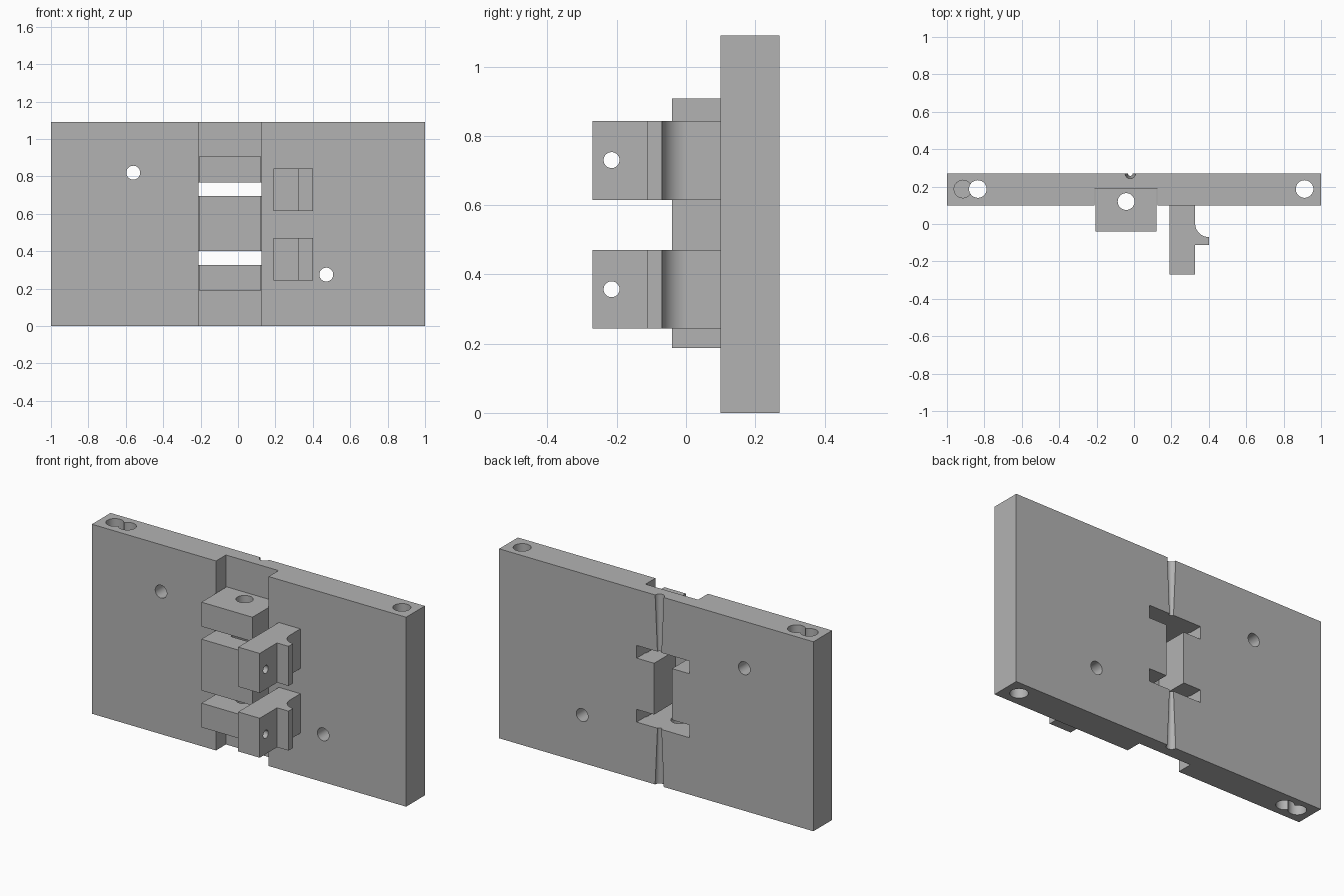
import bpy
import math

cube = bpy.data.objects.get("Cube")
if cube:
    bpy.data.objects.remove(cube, do_unlink=True)

grey = bpy.data.materials.new("plain grey")
grey.use_nodes = True
grey.diffuse_color = (0.45, 0.45, 0.45, 1)
grey.node_tree.nodes["Principled BSDF"].inputs["Base Color"].default_value = (0.45, 0.45, 0.45, 1)


def prism(name, outline, z0, z1):
    """Extrude a counter-clockwise xy outline from z0 to z1."""
    n = len(outline)
    verts = [(x, y, z) for z in (z0, z1) for x, y in outline]
    faces = [tuple(reversed(range(n))), tuple(range(n, 2 * n))]
    faces += [(i, (i + 1) % n, n + (i + 1) % n, n + i) for i in range(n)]
    mesh = bpy.data.meshes.new(name)
    mesh.from_pydata(verts, [], faces)
    mesh.materials.append(grey)
    obj = bpy.data.objects.new(name, mesh)
    bpy.context.collection.objects.link(obj)
    return obj


def box(name, x0, x1, y0, y1, z0, z1):
    return prism(name, [(x0, y0), (x1, y0), (x1, y1), (x0, y1)], z0, z1)


def rod(axis, center, r, length, r_end=None):
    """Round cutter along an axis; r_end makes it a cone."""
    turn = {"x": (0, math.pi / 2, 0), "y": (math.pi / 2, 0, 0), "z": (0, 0, 0)}[axis]
    bpy.ops.mesh.primitive_cone_add(vertices=48, radius1=r, radius2=r if r_end is None else r_end,
                                    depth=length, location=center, rotation=turn)
    obj = bpy.context.object
    obj.name = "round_cutter"
    obj.data.materials.append(grey)
    return obj


def combine(target, other, operation="DIFFERENCE"):
    bpy.context.view_layer.update()
    mod = target.modifiers.new("combine", "BOOLEAN")
    mod.operation = operation
    mod.solver = "EXACT"
    mod.object = other
    bpy.context.view_layer.objects.active = target
    bpy.ops.object.modifier_apply(modifier=mod.name)
    bpy.data.objects.remove(other, do_unlink=True)


def finish(obj):
    bpy.ops.object.select_all(action="DESELECT")
    obj.select_set(True)
    bpy.context.view_layer.objects.active = obj
    bpy.ops.object.shade_smooth_by_angle(angle=math.radians(30))


HEIGHT = 1.09
FRONT, BACK = 0.10, 0.27
LEFT, RIGHT = -0.21, 0.125

# Main plate with front channel and raised knuckle block
plate = box("main_plate", -1, 1, FRONT, BACK, 0, HEIGHT)
combine(plate, box("channel", LEFT, RIGHT, 0, 0.19, -0.1, 1.2))
combine(plate, box("knuckle", -0.205, 0.12, -0.04, 0.2, 0.188, 0.908), "UNION")

# Slots through the knuckle and the pocket between them at the back
for z0, z1 in ((0.327, 0.40), (0.695, 0.768)):
    combine(plate, box("slot", LEFT, RIGHT, -0.2, 0.4, z0, z1))
combine(plate, box("pocket", -0.10, 0.014, 0.075, 0.4, 0.36, 0.73))

# Vertical pin hole and edge holes
combine(plate, rod("z", (-0.042, 0.12, 0.545), 0.045, 1.0))
for x in (-0.835, 0.912):
    combine(plate, rod("z", (x, 0.187, 0.545), 0.047, 1.4))
for z in (0, HEIGHT):
    combine(plate, rod("z", (-0.915, 0.187, z), 0.047, 0.6))

# Mounting holes from front to back
for x, z in ((-0.56, 0.82), (0.472, 0.275)):
    combine(plate, rod("y", (x, 0.185, z), 0.037, 0.5))

# Tapered grooves on the back, widest at the plate ends
combine(plate, rod("z", (-0.02, BACK, 0.165), 0.028, 0.35, 0.012))
combine(plate, rod("z", (-0.02, BACK, HEIGHT - 0.165), 0.012, 0.35, 0.028))
finish(plate)

# Two hooked arms with a concave fillet and a cross hole
arc = [(0.40 + 0.073 * math.cos(a), 0.003 + 0.073 * math.sin(a))
       for a in (math.radians(270 - 90 * i / 16) for i in range(17))]
profile = [(0.19, FRONT), (0.19, -0.27), (0.327, -0.27), (0.327, -0.112),
           (0.40, -0.112)] + arc + [(0.327, FRONT)]
for name, z0, z1, hole in (("lower_hook", 0.243, 0.47, 0.357), ("upper_hook", 0.615, 0.843, 0.73)):
    hook = prism(name, profile, z0, z1)
    combine(hook, rod("x", (0.26, -0.215, hole), 0.023, 0.4))
    finish(hook)
